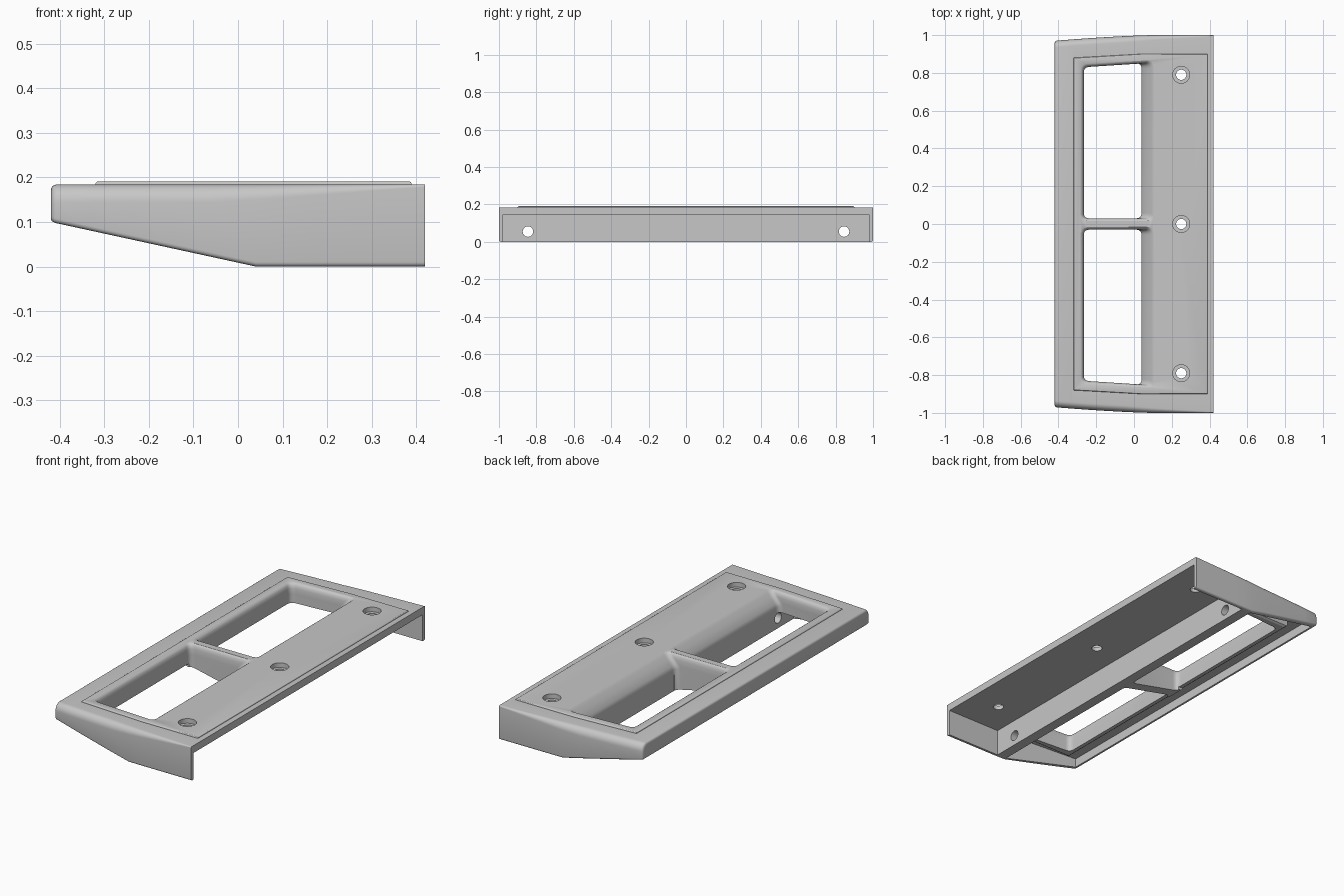
import bpy, bmesh, math
from mathutils import Vector

cube = bpy.data.objects.get("Cube")
if cube:
    bpy.data.objects.remove(cube)

grey = bpy.data.materials.new("mid grey")
grey.use_nodes = True
COLOUR = (0.57, 0.57, 0.57, 1)
grey.diffuse_color = COLOUR
bsdf = next(n for n in grey.node_tree.nodes if n.type == 'BSDF_PRINCIPLED')
bsdf.inputs["Base Color"].default_value = COLOUR


def loft(name, rings):
    """Closed solid through rings that share one point count."""
    bm = bmesh.new()
    loops = [[bm.verts.new(p) for p in ring] for ring in rings]
    for a, b in zip(loops, loops[1:]):
        for i in range(len(a)):
            j = (i + 1) % len(a)
            bm.faces.new((a[i], a[j], b[j], b[i]))
    bm.faces.new(loops[0])
    bm.faces.new(loops[-1])
    bmesh.ops.recalc_face_normals(bm, faces=bm.faces)
    mesh = bpy.data.meshes.new(name)
    bm.to_mesh(mesh)
    bm.free()
    mesh.materials.append(grey)
    obj = bpy.data.objects.new(name, mesh)
    bpy.context.collection.objects.link(obj)
    return obj


def rounded(corners, z, r, steps=6):
    """Outline at height z with each corner rounded."""
    out = []
    for i, c in enumerate(corners):
        c = Vector(c)
        a = (Vector(corners[i - 1]) - c).normalized() * r + c
        b = (Vector(corners[(i + 1) % len(corners)]) - c).normalized() * r + c
        for k in range(steps + 1):
            t = k / steps
            p = a * (1 - t) ** 2 + c * (2 * t * (1 - t)) + b * t * t
            out.append((p.x, p.y, z))
    return out


def prism(name, corners, z0, z1):
    return loft(name, [[(x, y, z) for x, y in corners] for z in (z0, z1)])


def extrude_y(name, profile, y0, y1):
    return loft(name, [[(x, y, z) for x, z in profile] for y in (y0, y1)])


def symmetric(half):
    return half + [(x, -y) for x, y in reversed(half)]


def disc(centre, r, axis, n=32):
    ring = []
    for i in range(n):
        u, v = r * math.cos(math.tau * i / n), r * math.sin(math.tau * i / n)
        offset = (u, v, 0) if axis == 'z' else (0, u, v)
        ring.append(Vector(centre) + Vector(offset))
    return ring


def combine(target, tool, operation):
    mod = target.modifiers.new(operation, 'BOOLEAN')
    mod.operation = operation
    mod.solver = 'EXACT'
    mod.object = tool
    bpy.context.view_layer.objects.active = target
    bpy.ops.object.modifier_apply(modifier=mod.name)
    bpy.data.objects.remove(tool)


def quarter(steps):
    """Sine and cosine pairs over a quarter turn."""
    return [(math.sin(math.pi / 2 * k / steps), math.cos(math.pi / 2 * k / steps))
            for k in range(steps + 1)]


TOP, KNEE, FRONT, BACK = 0.184, 0.04, -0.42, 0.42
WALL, CEILING = 0.096, 0.144


def underside(x):
    return max(0.0, 0.1 * (KNEE - x) / (KNEE - FRONT))


def half_width(x):
    t = max(0.0, (0.1 - x) / (0.1 - FRONT))
    return 1 - 0.03 * t ** 1.4


# Outer body: cross-sections along x, end fillet fading towards the back
def section(x, inset=0.0):
    fade = min(1, max(0, (BACK - x) / 0.45))
    rz, ry, rb = 0.005 + 0.035 * fade, 0.005 + 0.03 * fade, 0.01
    w, top, low = half_width(x) - inset, TOP - inset, underside(x) + inset * 0.5
    half = [(w - rb + rb * s, low + rb - rb * c) for s, c in quarter(4)]
    half += [(w - ry + ry * c, top - rz + rz * s) for s, c in quarter(8)]
    return [(x, y, z) for y, z in half + [(-y, z) for y, z in reversed(half)]]


NOSE = 0.012
rings = [section(FRONT + NOSE * (1 - c), NOSE * (1 - s)) for s, c in quarter(4)]
stations = [-0.33, -0.24, -0.15, -0.06, KNEE, 0.1, 0.17, 0.25, 0.33, BACK]
body = loft("mounting_bracket", rings + [section(x) for x in stations])

# Hollow under the rear plate and under the front rail
rear = symmetric([(WALL, 0.98), (0.5, 0.98)])
combine(body, prism("rear_cavity", rear, -0.1, CEILING), 'DIFFERENCE')
front = symmetric([(-0.4, 0.945), (KNEE, 0.978)])
combine(body, prism("front_cavity", front, -0.1, CEILING), 'DIFFERENCE')

# Shallow flange around the windows, with an eased lower edge
flange = [((-0.285, 0.865), 0.086), ((-0.295, 0.875), 0.092), ((-0.298, 0.878), 0.1),
          ((-0.298, 0.878), 0.17)]
rings = [[(x, y, z) for x, y in symmetric([corner, (0.06, corner[1])])] for corner, z in flange]
combine(body, loft("window_flange", rings), 'UNION')

# Deep centre divider
divider = [(-0.292, 0.17), (-0.292, underside(-0.292) + 0.014), (-0.28, underside(-0.28) + 0.003),
           (KNEE, 0.002), (0.06, 0.002), (0.06, 0.17)]
combine(body, extrude_y("centre_divider", divider, -0.045, 0.045), 'UNION')

# Thin raised panel with a rounded edge
def panel_ring(z, inset):
    half = [(-0.32 + inset, 0.88 - inset), (KNEE, 0.9 - inset), (0.39 - inset, 0.9 - inset)]
    return [(x, y, z) for x, y in symmetric(half)]


rings = [panel_ring(0.17, 0)] + [panel_ring(0.185 + 0.006 * s, 0.006 * (1 - c)) for s, c in quarter(4)]
combine(body, loft("raised_panel", rings), 'UNION')

# Two windows with a flared rim and a sloped rear edge
for side in (1, -1):
    cuts = []
    for z, flare, slope in ((-0.1, 0, 0), (0.118, 0, 0), (0.136, 0, 0.006), (0.165, 0, 0.033),
                            (0.18, 0.004, 0.048), (0.187, 0.009, 0.056), (0.191, 0.016, 0.062),
                            (0.21, 0.016, 0.062)):
        corners = [(-0.266 - flare, 0.03 - flare * 0.8), (KNEE + slope, 0.03 - flare * 0.8),
                   (KNEE + slope, 0.852 + flare), (-0.266 - flare, 0.83 + flare)]
        cuts.append(rounded([(x, side * y) for x, y in corners], z, 0.03))
    combine(body, loft("window_cut", cuts), 'DIFFERENCE')

# Cross holes through the inner wall
for y in (-0.845, 0.845):
    hole = loft("cross_hole", [disc((x, y, 0.055), 0.028, 'x') for x in (-0.36, 0.2)])
    combine(body, hole, 'DIFFERENCE')

# Counterbored screw holes
for y in (-0.79, 0, 0.79):
    steps = ((0.1, 0.027), (0.166, 0.027), (0.166, 0.045), (0.25, 0.045))
    hole = loft("screw_hole", [disc((0.25, y, z), r, 'z') for z, r in steps])
    combine(body, hole, 'DIFFERENCE')

bpy.ops.object.select_all(action='DESELECT')
body.select_set(True)
bpy.context.view_layer.objects.active = body
bpy.ops.object.shade_smooth_by_angle(angle=math.radians(28))
